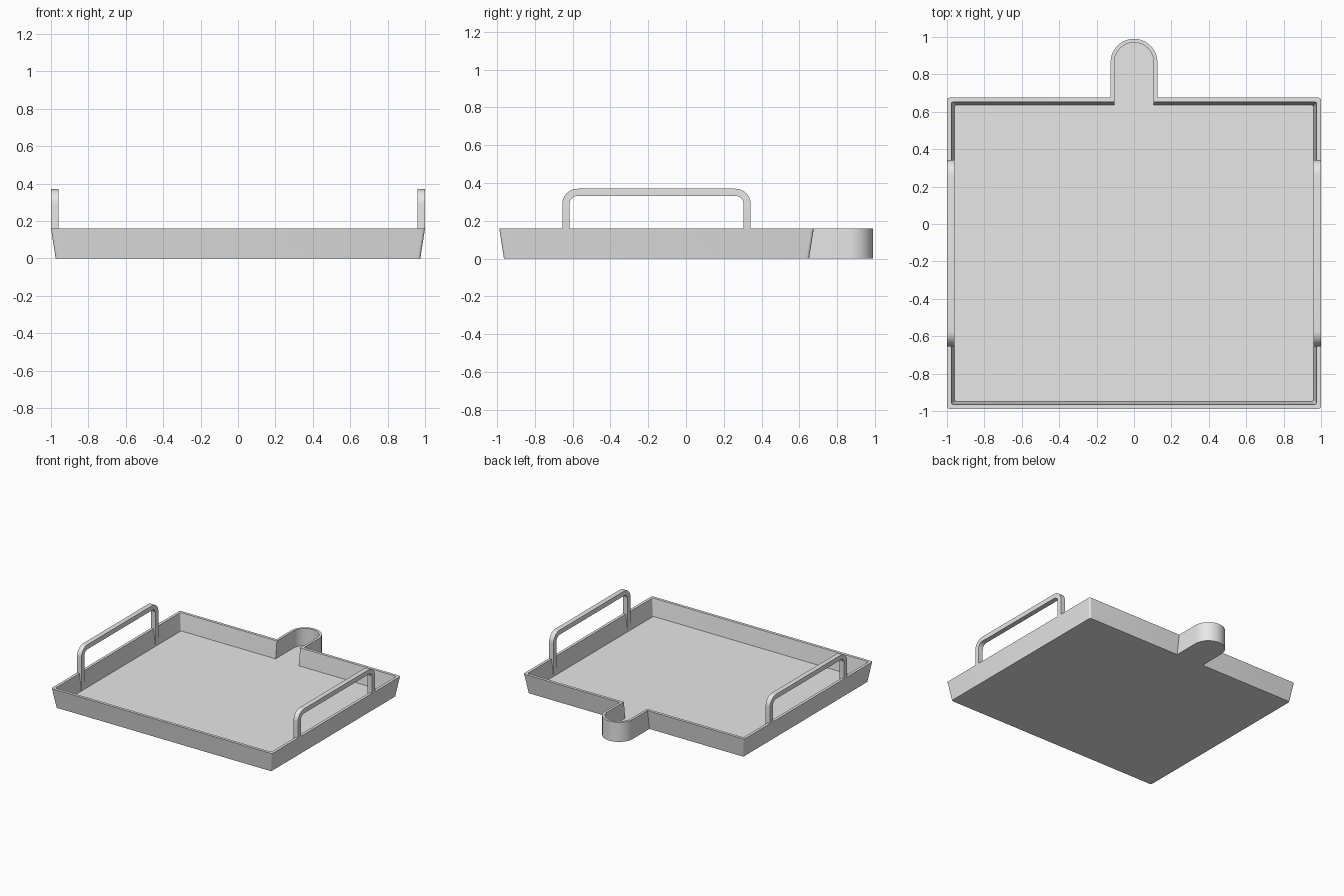
import bpy, bmesh
from math import sin, cos, pi, radians

if "Cube" in bpy.data.objects:
    bpy.data.objects.remove(bpy.data.objects["Cube"])

RIM_Z, FLOOR_Z = 0.16, 0.02
MID_Y = -0.156          # centre of the square tray
TONGUE_Y = 0.865        # centre of the rounded spout end

grey = bpy.data.materials.new("plain grey")
grey.use_nodes = True
grey.diffuse_color = (0.8, 0.8, 0.8, 1)
grey.node_tree.nodes["Principled BSDF"].inputs["Base Color"].default_value = (0.8, 0.8, 0.8, 1)


def arc(cx, cy, r, start, end, steps):
    return [(cx + r * cos(radians(start + (end - start) * i / steps)),
             cy + r * sin(radians(start + (end - start) * i / steps)))
            for i in range(steps + 1)]


def finish(bm, name):
    bmesh.ops.recalc_face_normals(bm, faces=bm.faces)
    mesh = bpy.data.meshes.new(name)
    bm.to_mesh(mesh)
    bm.free()
    obj = bpy.data.objects.new(name, mesh)
    bpy.context.collection.objects.link(obj)
    mesh.materials.append(grey)
    bpy.ops.object.select_all(action='DESELECT')
    obj.select_set(True)
    bpy.context.view_layer.objects.active = obj
    bpy.ops.object.shade_smooth_by_angle(angle=radians(30))
    return obj


def loft(bm, rings, closed):
    """Join rings of equal length with quads, and cap or close the ends."""
    rows = [[bm.verts.new(p) for p in ring] for ring in rings]
    n = len(rows[0])
    for a, b in zip(rows, rows[1:]):
        for i in range(n):
            j = (i + 1) % n
            bm.faces.new((a[i], a[j], b[j], b[i]))
    if closed:
        bm.faces.new(rows[0])
        bm.faces.new(rows[-1])


def outline(hx, hy, r, tongue):
    """Rounded rectangle with a round-ended tongue at the back."""
    lo, hi = MID_Y - hy, MID_Y + hy
    pts = arc(-hx + r, lo + r, r, 180, 270, 6)
    pts += arc(hx - r, lo + r, r, 270, 360, 6)
    pts += arc(hx - r, hi - r, r, 0, 90, 6)
    pts.append((tongue, hi))
    pts += arc(0, TONGUE_Y, tongue, 0, 180, 32)
    pts.append((-tongue, hi))
    pts += arc(-hx + r, hi - r, r, 90, 180, 6)
    return pts


# Tray: outer wall, rim, inner wall and floor as one lofted shell
levels = [
    (0.975, 0.807, 0.015, 0.125, 0),
    (1.0, 0.832, 0.015, 0.125, RIM_Z),
    (0.977, 0.809, 0.012, 0.105, RIM_Z),
    (0.96, 0.792, 0.012, 0.105, FLOOR_Z),
]
bm = bmesh.new()
loft(bm, [[(x, y, z) for x, y in outline(hx, hy, r, t)]
          for hx, hy, r, t, z in levels], True)
finish(bm, "tray")


# Handles: flat bar bent into an arch, feet running down the inner wall
def handle(name, side):
    half, top, thick, bend = 0.498, 0.37, 0.038, 0.08

    def path(inset):
        h, t, r = half - inset, top - inset, bend - inset
        left = arc(-h + r, t - r, r, 180, 90, 10)
        right = arc(h - r, t - r, r, 90, 0, 10)
        return ([(-h, FLOOR_Z - 0.005), (-h, RIM_Z)] + left + right
                + [(h, RIM_Z), (h, FLOOR_Z - 0.005)])

    rings = []
    for (yo, zo), (yi, zi) in zip(path(0), path(thick)):
        outer_x = 1.0 if zo >= RIM_Z else 0.97   # foot stays within the wall
        rings.append([(side * 0.96, MID_Y + yo, zo), (side * outer_x, MID_Y + yo, zo),
                      (side * outer_x, MID_Y + yi, zi), (side * 0.96, MID_Y + yi, zi)])
    bm = bmesh.new()
    loft(bm, rings, True)
    finish(bm, name)


handle("left_handle", 1)
handle("right_handle", -1)
